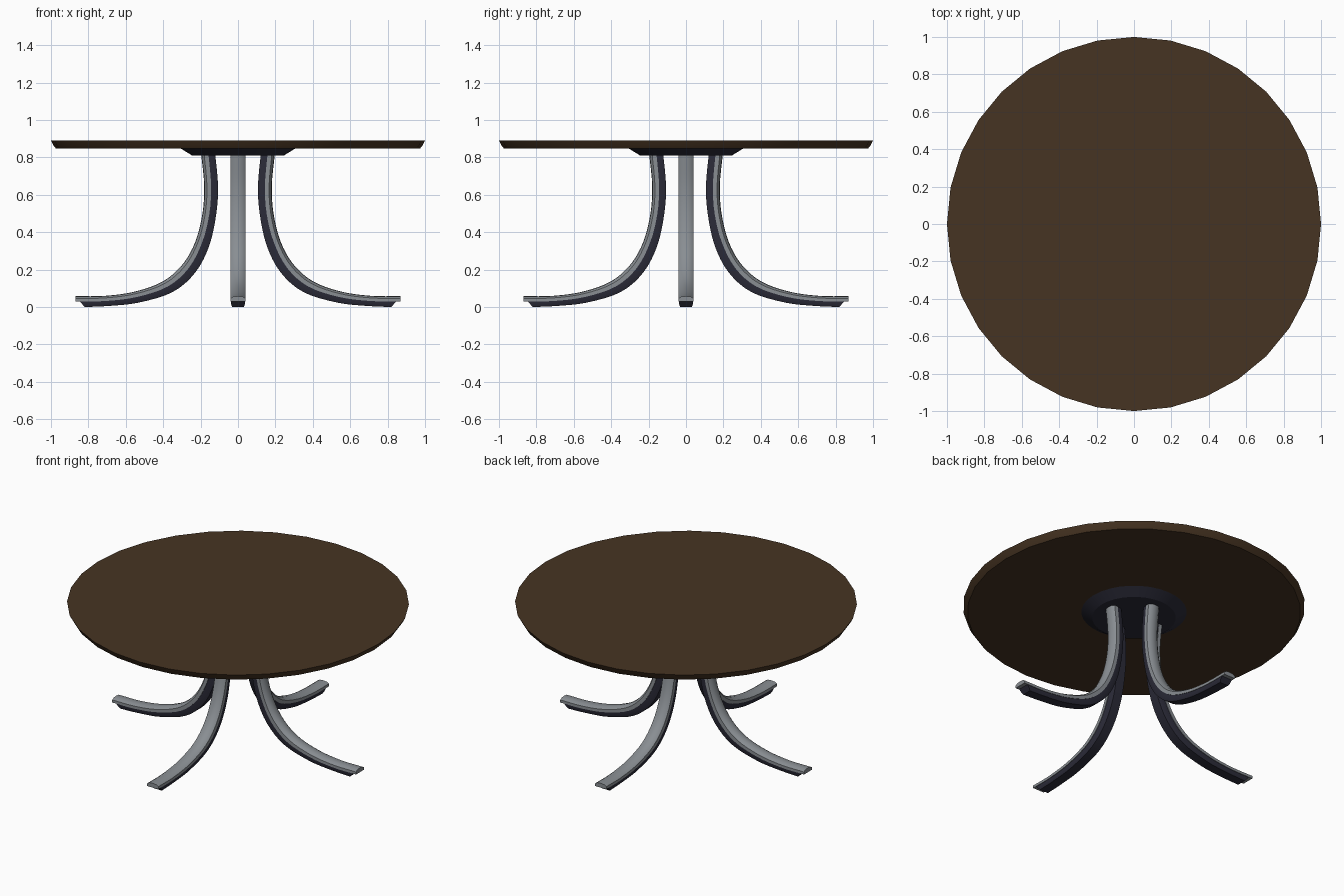
import bpy, bmesh, math
from mathutils import Vector

if "Cube" in bpy.data.objects:
    bpy.data.objects.remove(bpy.data.objects["Cube"])


def material(name, rgb):
    m = bpy.data.materials.new(name)
    m.diffuse_color = (*rgb, 1)
    m.use_nodes = True
    m.node_tree.nodes["Principled BSDF"].inputs["Base Color"].default_value = m.diffuse_color
    return m


WOOD = material("dark brown wood", (0.062, 0.034, 0.016))
METAL = material("grey metal", (0.25, 0.27, 0.29))
DARK = material("dark blue grey", (0.024, 0.024, 0.040))


def finish(name, bm, mat, angle=35):
    bmesh.ops.recalc_face_normals(bm, faces=bm.faces)
    me = bpy.data.meshes.new(name)
    bm.to_mesh(me)
    bm.free()
    me.materials.append(mat)
    ob = bpy.data.objects.new(name, me)
    bpy.context.collection.objects.link(ob)
    bpy.ops.object.select_all(action='DESELECT')
    ob.select_set(True)
    bpy.context.view_layer.objects.active = ob
    bpy.ops.object.shade_smooth_by_angle(angle=math.radians(angle))
    return ob


def loft(name, rings, mat, angle=35):
    """Skin a list of closed rings and cap both ends."""
    bm = bmesh.new()
    rows = [[bm.verts.new(p) for p in ring] for ring in rings]
    n = len(rows[0])
    for a, b in zip(rows, rows[1:]):
        for i in range(n):
            j = (i + 1) % n
            bm.faces.new((a[i], a[j], b[j], b[i]))
    bm.faces.new(rows[0])
    bm.faces.new(rows[-1])
    return finish(name, bm, mat, angle)


def disc(name, profile, mat, sides=32):
    rings = [[(r * math.cos(2 * math.pi * i / sides), r * math.sin(2 * math.pi * i / sides), z)
              for i in range(sides)] for r, z in profile]
    return loft(name, rings, mat, 30)


def smooth(points, steps=4):
    """Catmull-Rom samples through 2D points."""
    p = [Vector(q) for q in points]
    p = [2 * p[0] - p[1]] + p + [2 * p[-1] - p[-2]]
    out = []
    for i in range(1, len(p) - 2):
        a, b, c, d = p[i - 1:i + 3]
        for s in range(steps):
            t = s / steps
            out.append(0.5 * (2 * b + (c - a) * t + (2 * a - 5 * b + 4 * c - d) * t * t
                              + (3 * b - a - 3 * c + d) * t ** 3))
    return out + [p[-2]]


# Tabletop and mounting plate
disc("tabletop", [(0.975, 0.849), (0.985, 0.862), (1.0, 0.89)], WOOD)
disc("mounting_plate", [(0.245, 0.81), (0.31, 0.85)], DARK)

# Leg side outline: outer edge, seam and inner edge (distance from centre, height)
OUTER = smooth([(0.197, 0.82), (0.181, 0.65), (0.19, 0.5), (0.228, 0.35), (0.295, 0.23),
                (0.40, 0.138), (0.55, 0.083), (0.71, 0.060), (0.87, 0.058)])
SEAM = smooth([(0.158, 0.82), (0.144, 0.65), (0.153, 0.5), (0.190, 0.35), (0.262, 0.21),
               (0.375, 0.110), (0.54, 0.054), (0.71, 0.032), (0.87, 0.030)])
INNER = smooth([(0.122, 0.82), (0.107, 0.65), (0.116, 0.5), (0.153, 0.33), (0.228, 0.185),
                (0.35, 0.080), (0.53, 0.024), (0.69, 0.006), (0.82, 0.0)])
# Lower strip stops short of the foot tip
SEAM_LOW = SEAM[:-1] + [Vector((0.845, 0.030))]

# Cross-sections: (sideways, fraction from seam to edge)
CAP = [(0.04, 0), (0.04, 0.6), (0.025, 0.92), (0, 1), (-0.025, 0.92), (-0.04, 0.6), (-0.04, 0)]
CORE = [(0.037, 0), (0.036, 0.6), (0.030, 1), (-0.030, 1), (-0.036, 0.6), (-0.037, 0)]


def strip(name, seam, edge, section, mat, turn):
    c, s = math.cos(turn), math.sin(turn)
    rings = []
    for a, b in zip(seam, edge):
        ring = []
        for w, f in section:
            q = a.lerp(b, f)
            ring.append((q.x * c - w * s, q.x * s + w * c, q.y))
        rings.append(ring)
    loft(name, rings, mat)


# Four curved legs, each a light outer cap over a dark inner strip
for k, side in enumerate(("right", "back", "left", "front")):
    turn = k * math.pi / 2
    strip(side + "_leg_cap", SEAM, OUTER, CAP, METAL, turn)
    strip(side + "_leg_underside", SEAM_LOW, INNER, CORE, DARK, turn)
